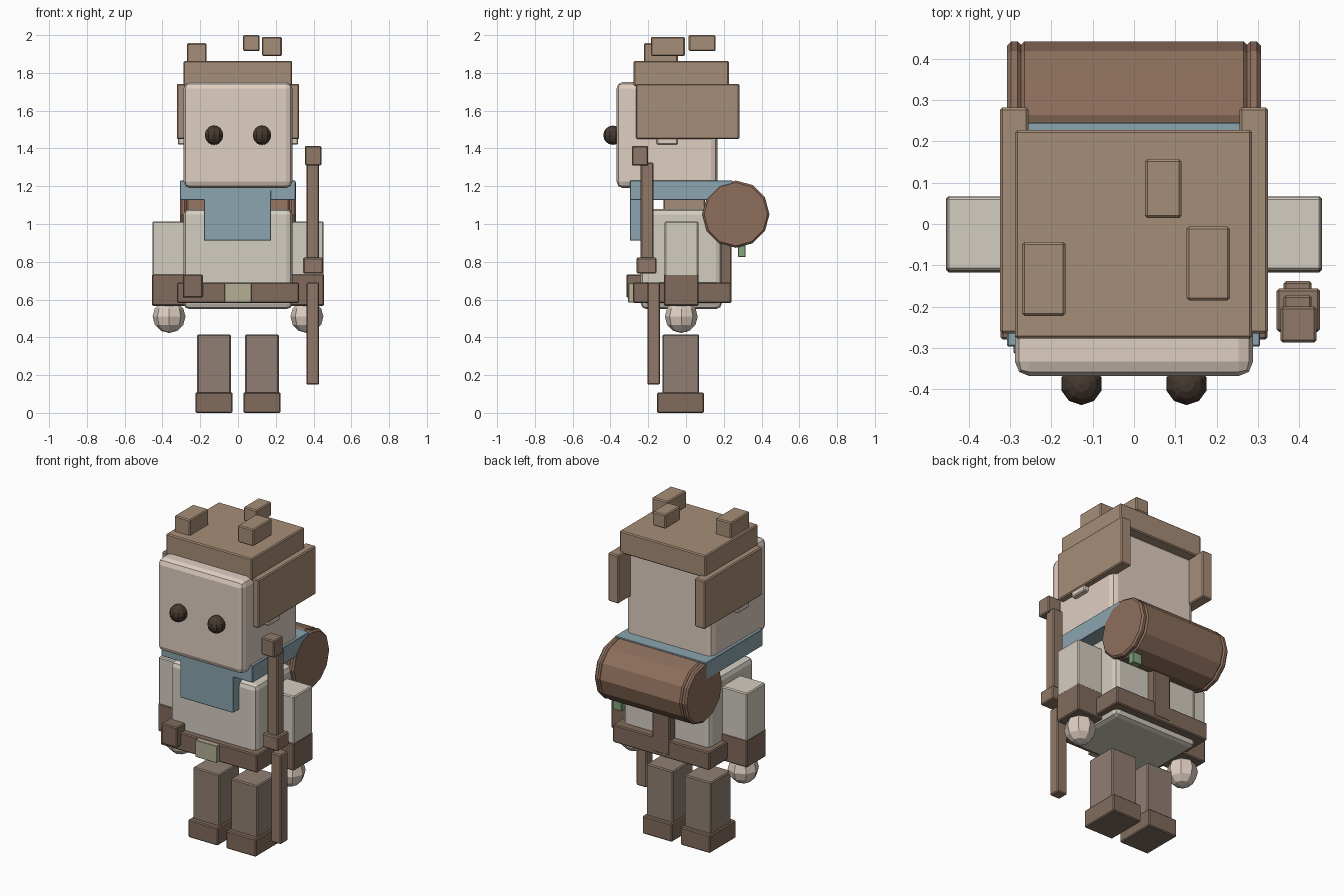
import bpy, math

if "Cube" in bpy.data.objects:
    bpy.data.objects.remove(bpy.data.objects["Cube"])

MATS = {}
COLORS = {
    "skin": (222, 205, 192), "hair": (165, 140, 118), "eye": (72, 60, 52),
    "cloth": (211, 204, 192), "scarf": (138, 163, 173), "leather": (128, 107, 93),
    "trousers": (143, 126, 114), "roll": (140, 110, 92), "wood": (143, 120, 103),
    "buckle": (180, 174, 147), "green": (130, 165, 125),
}


def paint(ob, name):
    if name not in MATS:
        m = bpy.data.materials.new(name)
        m.diffuse_color = [(c / 255) ** 2.2 for c in COLORS[name]] + [1]
        m.use_nodes = True
        m.node_tree.nodes["Principled BSDF"].inputs["Base Color"].default_value = m.diffuse_color
        MATS[name] = m
    ob.data.materials.append(MATS[name])


def bevel(ob, width, segments):
    mod = ob.modifiers.new("bevel", "BEVEL")
    mod.width, mod.segments = width, segments
    mod.limit_method, mod.angle_limit = "ANGLE", math.radians(40)


def box(name, x, y, z, color, width=0.006, segments=1):
    """Box from (min, max) pairs with a bevelled edge."""
    bpy.ops.mesh.primitive_cube_add(size=1)
    ob = bpy.context.object
    ob.name = name
    for v in ob.data.vertices:
        v.co = [lo + (c + 0.5) * (hi - lo) for c, (lo, hi) in zip(v.co, (x, y, z))]
    bevel(ob, width, segments)
    paint(ob, color)
    return ob


def pair(name, x, y, z, color):
    """Box on the right side and its mirror on the left."""
    box("right_" + name, x, y, z, color)
    box("left_" + name, (-x[1], -x[0]), y, z, color)


def ball_pair(name, loc, r, seg, rings, color):
    for side, s in (("right_", 1), ("left_", -1)):
        bpy.ops.mesh.primitive_uv_sphere_add(
            segments=seg, ring_count=rings, radius=r, location=(s * loc[0], loc[1], loc[2]))
        bpy.context.object.name = side + name
        paint(bpy.context.object, color)


def drum(name, x0, x1, r, color):
    """Twelve-sided cylinder lying along x at the bedroll position."""
    bpy.ops.mesh.primitive_cylinder_add(
        vertices=12, radius=r, depth=x1 - x0, location=((x0 + x1) / 2, 0.264, 1.052),
        rotation=(0, math.pi / 2, 0))
    bpy.context.object.name = name
    bevel(bpy.context.object, 0.01, 1)
    paint(bpy.context.object, color)


# Head
box("head", (-0.288, 0.288), (-0.368, 0.167), (1.19, 1.752), "skin", 0.035, 2)
ball_pair("eye", (0.127, -0.387, 1.47), 0.051, 10, 8, "eye")
pair("ear", (0.26, 0.318), (-0.155, -0.045), (1.42, 1.54), "skin")
box("neck", (-0.12, 0.12), (-0.12, 0.1), (1.0, 1.22), "hair")

# Hair
box("hair_cap", (-0.288, 0.286), (-0.277, 0.227), (1.73, 1.864), "hair")
pair("hair_side", (0.255, 0.324), (-0.265, 0.282), (1.45, 1.742), "hair")
box("hair_tuft_a", (-0.271, -0.166), (-0.222, -0.043), (1.855, 1.957), "hair")
box("hair_tuft_b", (0.127, 0.232), (-0.185, -0.006), (1.889, 1.991), "hair")
box("hair_tuft_c", (0.027, 0.115), (0.014, 0.157), (1.915, 2.0), "hair")

# Scarf
box("scarf", (-0.307, 0.305), (-0.296, 0.246), (1.128, 1.23), "scarf", 0.003)
box("scarf_drape", (-0.18, 0.176), (-0.297, -0.215), (0.912, 1.18), "scarf", 0.003)

# Torso and belt
box("torso", (-0.288, 0.288), (-0.24, 0.19), (0.55, 1.08), "cloth", 0.03, 2)
box("belt", (-0.323, 0.323), (-0.28, 0.24), (0.582, 0.69), "leather")
box("buckle", (-0.072, 0.072), (-0.306, -0.25), (0.585, 0.688), "buckle", 0.003)
box("belt_pouch", (-0.292, -0.186), (-0.316, -0.225), (0.61, 0.733), "leather")

# Arms
pair("sleeve", (0.277, 0.453), (-0.113, 0.065), (0.72, 1.014), "cloth")
pair("cuff", (0.274, 0.455), (-0.117, 0.067), (0.567, 0.735), "leather")
ball_pair("hand", (0.365, -0.025, 0.51), 0.087, 8, 6, "skin")

# Legs
pair("leg", (0.038, 0.216), (-0.124, 0.07), (0.1, 0.415), "trousers")
pair("boot", (0.028, 0.226), (-0.154, 0.095), (0.0, 0.108), "leather")

# Bedroll on the back
drum("bedroll", -0.275, 0.275, 0.178, "roll")
drum("bedroll_right_end", 0.272, 0.307, 0.178, "roll")
drum("bedroll_left_end", -0.307, -0.272, 0.178, "roll")
box("back_strap", (-0.058, 0.058), (0.18, 0.242), (0.6, 1.05), "leather")
box("green_tag", (0.21, 0.27), (0.276, 0.316), (0.825, 0.95), "green", 0.003)

# Walking staff
box("staff_lower", (0.362, 0.43), (-0.205, -0.138), (0.15, 0.69), "wood")
box("staff_grip", (0.345, 0.45), (-0.261, -0.156), (0.738, 0.822), "wood")
box("staff_upper", (0.362, 0.43), (-0.24, -0.172), (0.78, 1.325), "wood")
box("staff_knob", (0.354, 0.442), (-0.287, -0.2), (1.31, 1.413), "wood")
